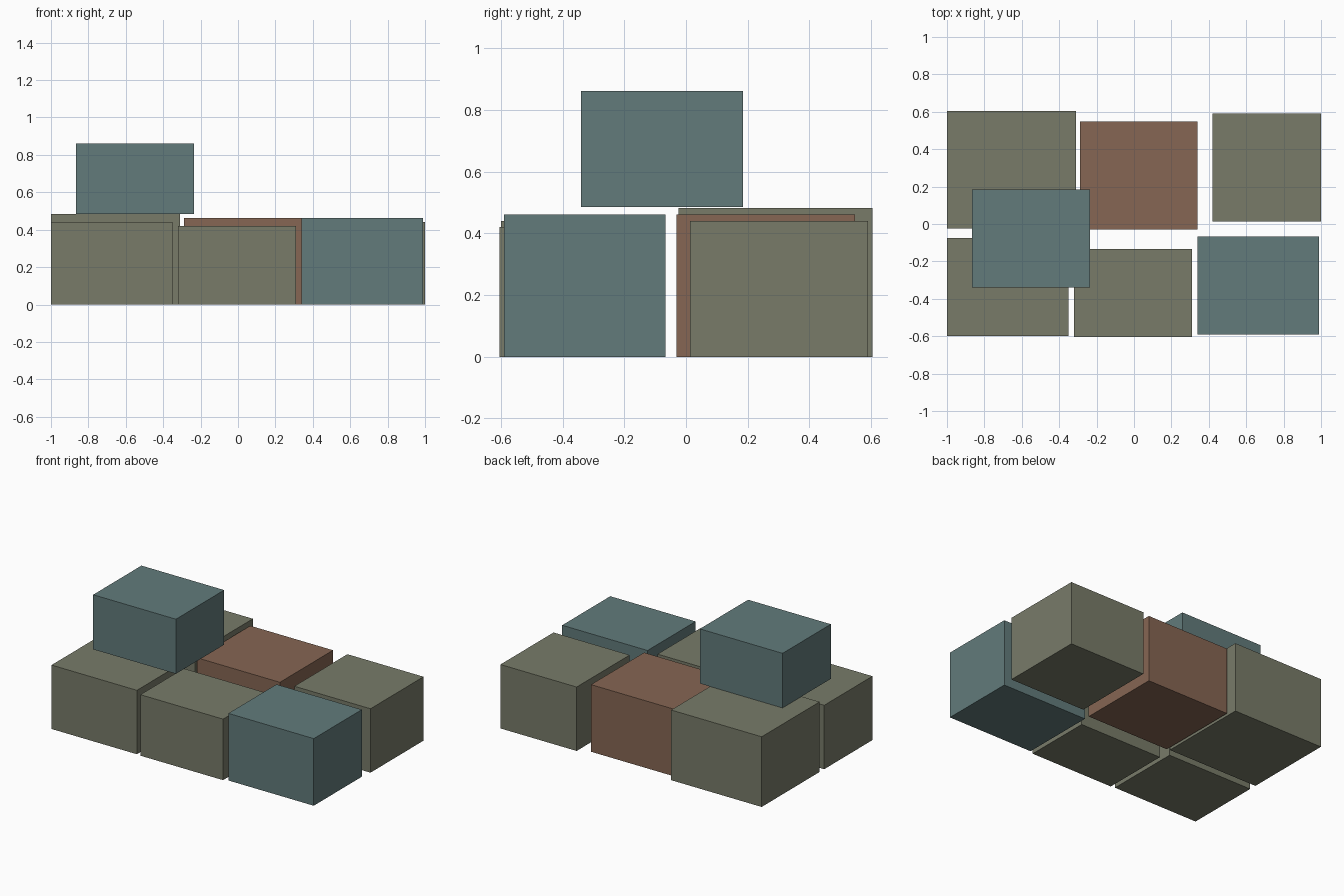
import bpy

if "Cube" in bpy.data.objects:
    bpy.data.objects.remove(bpy.data.objects["Cube"])


def material(name, rgb):
    # Convert 0-255 display values to linear
    mat = bpy.data.materials.new(name)
    lin = [((c / 255 + 0.055) / 1.055) ** 2.4 for c in rgb]
    mat.diffuse_color = (*lin, 1.0)
    mat.use_nodes = True
    mat.node_tree.nodes["Principled BSDF"].inputs["Base Color"].default_value = mat.diffuse_color
    return mat


OLIVE = material("olive_grey", (120, 123, 105))
TEAL = material("slate_teal", (98, 123, 123))
BROWN = material("clay_brown", (134, 102, 83))


def crate(name, x, y, z, mat):
    """Box spanning the given (min, max) ranges."""
    spans = (x, y, z)
    bpy.ops.mesh.primitive_cube_add(size=1, location=[(a + b) / 2 for a, b in spans])
    ob = bpy.context.object
    ob.name = name
    ob.scale = [b - a for a, b in spans]
    bpy.ops.object.transform_apply(location=False, rotation=False, scale=True)
    ob.data.materials.append(mat)


# Front row
crate("crate_front_left", (-1.0, -0.35), (-0.60, -0.075), (0, 0.44), OLIVE)
crate("crate_front_middle", (-0.32, 0.31), (-0.605, -0.133), (0, 0.42), OLIVE)
crate("crate_front_right", (0.34, 0.99), (-0.59, -0.067), (0, 0.462), TEAL)

# Back row
crate("crate_back_left", (-1.0, -0.31), (-0.025, 0.605), (0, 0.483), OLIVE)
crate("crate_back_middle", (-0.29, 0.34), (-0.03, 0.548), (0, 0.462), BROWN)
crate("crate_back_right", (0.42, 1.0), (0.013, 0.59), (0, 0.44), OLIVE)

# Stacked on top
crate("crate_top", (-0.865, -0.235), (-0.34, 0.185), (0.485, 0.861), TEAL)
